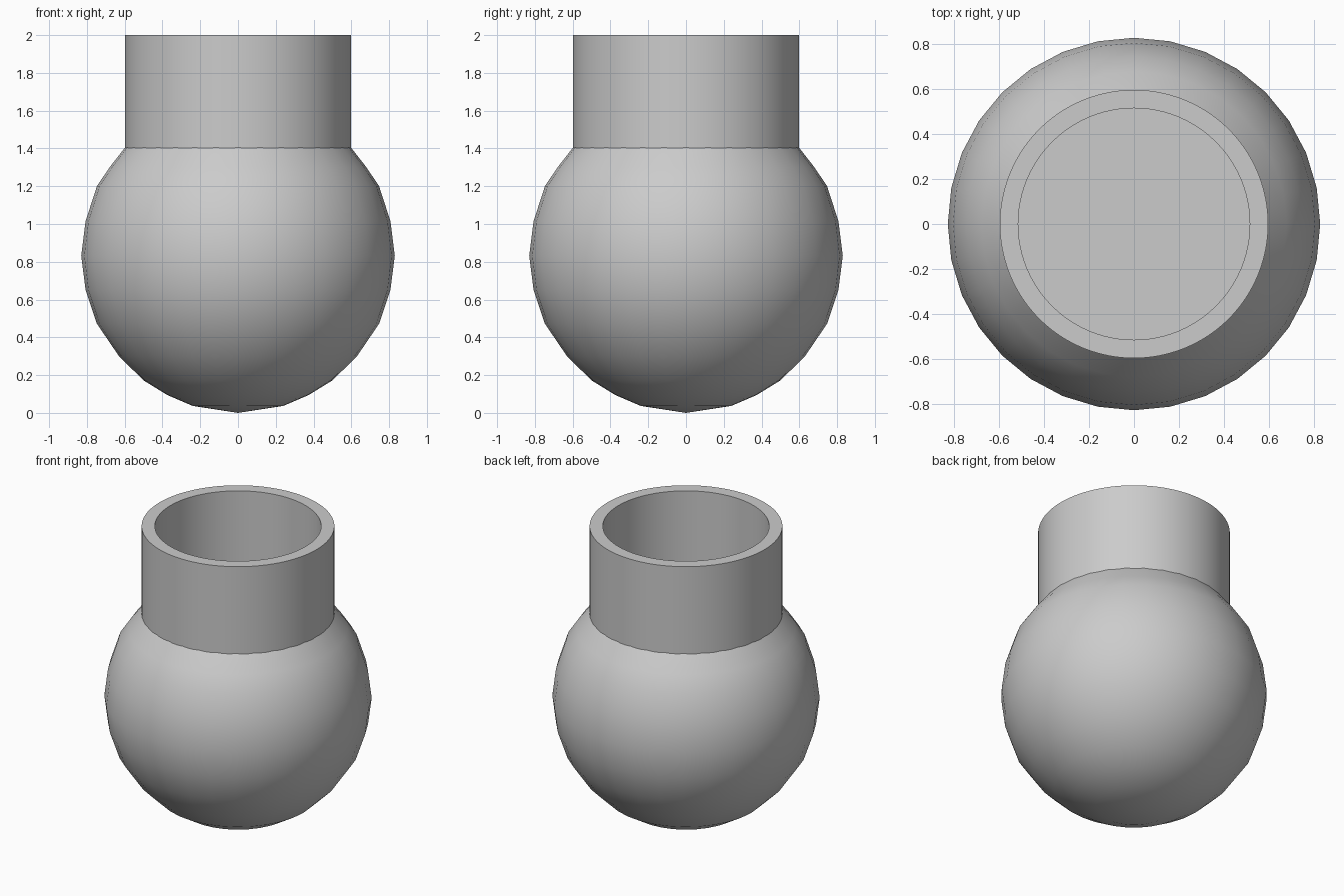
import bpy
import bmesh
from math import pi
from mathutils import Vector

cube = bpy.data.objects.get("Cube")
if cube:
    bpy.data.objects.remove(cube, do_unlink=True)

grey = bpy.data.materials.new("plain grey")
grey.use_nodes = True
colour = (0.6, 0.6, 0.6, 1.0)
grey.diffuse_color = colour
grey.node_tree.nodes["Principled BSDF"].inputs["Base Color"].default_value = colour


def lathe(name, profile, segments):
    """Spin a (radius, height) profile around z."""
    bm = bmesh.new()
    verts = [bm.verts.new((r, 0, z)) for r, z in profile]
    edges = [bm.edges.new(pair) for pair in zip(verts, verts[1:])]
    bmesh.ops.spin(bm, geom=verts + edges, cent=Vector(), axis=Vector((0, 0, 1)),
                   angle=2 * pi, steps=segments)
    bmesh.ops.remove_doubles(bm, verts=bm.verts, dist=0.0005)
    bmesh.ops.recalc_face_normals(bm, faces=bm.faces)
    mesh = bpy.data.meshes.new(name)
    bm.to_mesh(mesh)
    bm.free()
    mesh.materials.append(grey)
    obj = bpy.data.objects.new(name, mesh)
    bpy.context.collection.objects.link(obj)
    bpy.ops.object.select_all(action="DESELECT")
    obj.select_set(True)
    bpy.context.view_layer.objects.active = obj
    bpy.ops.object.shade_smooth_by_angle(angle=pi / 5)
    return obj


# Round body, open where the neck sits
lathe("round_body", [(0, 0), (0.24, 0.037), (0.375, 0.095), (0.5, 0.172),
                     (0.63, 0.3), (0.747, 0.472), (0.807, 0.65), (0.83, 0.832),
                     (0.807, 1.015), (0.747, 1.2), (0.68, 1.3), (0.598, 1.405)], 32)

# Neck tube with a flat floor inside
lathe("neck_tube", [(0.598, 1.4), (0.598, 2), (0.516, 2), (0.516, 1.4), (0, 1.4)], 96)
